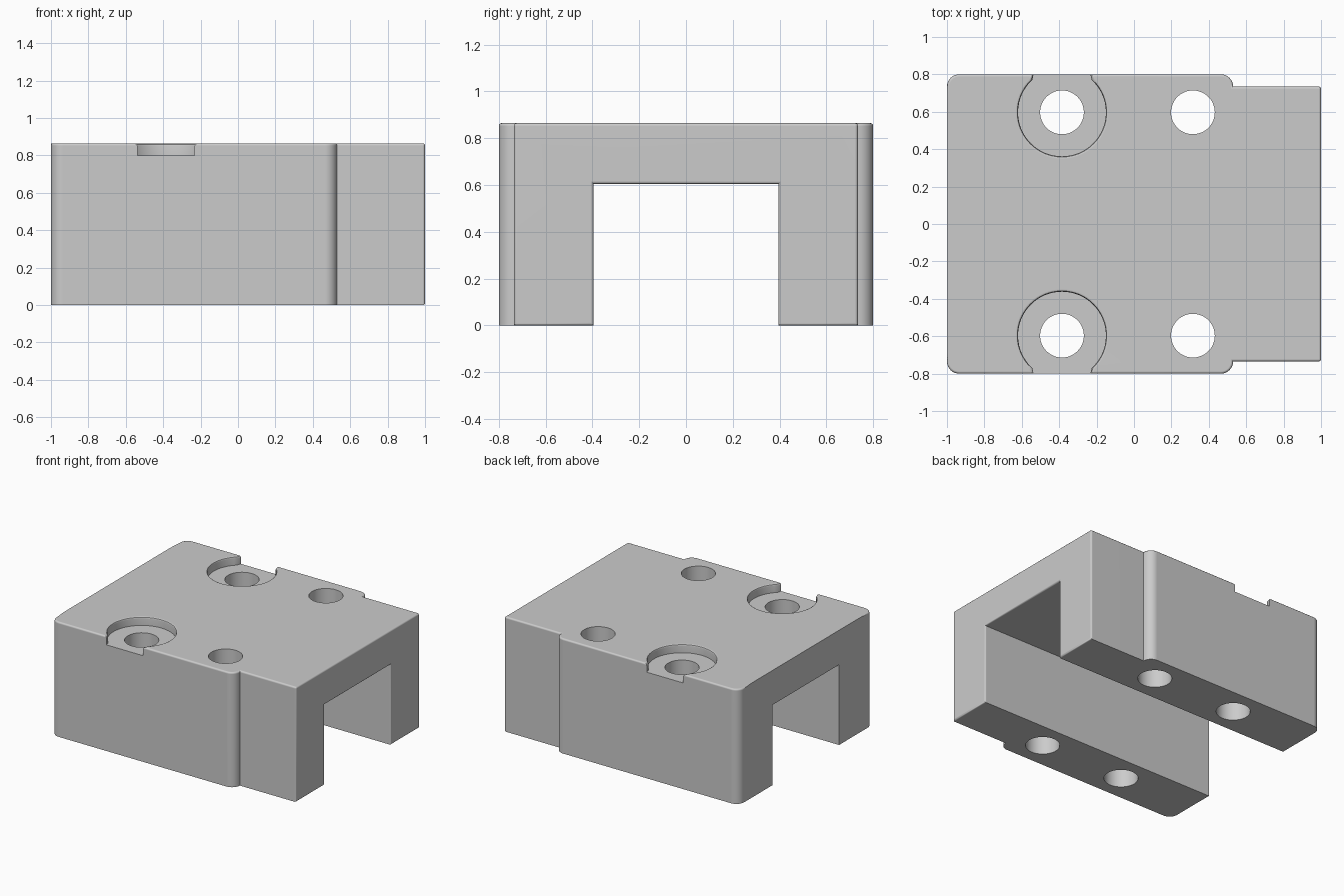
import bpy, bmesh, math

cube = bpy.data.objects.get("Cube")
if cube:
    bpy.data.objects.remove(cube, do_unlink=True)

HEIGHT, HALF_W, NECK_W, STEP_X, CORNER = 0.865, 0.8, 0.735, 0.53, 0.065
HOLE_Y, HOLE_R, BORE_X, BORE_R, BORE_Z = 0.597, 0.117, -0.385, 0.235, 0.8
EDGE = 0.014

grey = bpy.data.materials.new("plain grey")
grey.use_nodes = True
colour = (0.6, 0.6, 0.6, 1)
grey.diffuse_color = colour
grey.node_tree.nodes["Principled BSDF"].inputs["Base Color"].default_value = colour


def arc(cx, cy, r, start, end, n):
    angles = [math.radians(start + (end - start) * i / n) for i in range(n + 1)]
    return [(cx + r * math.cos(a), cy + r * math.sin(a)) for a in angles]


def loft(name, levels):
    """Closed solid through a list of (outline, z) levels."""
    bm = bmesh.new()
    rings = [[bm.verts.new((x, y, z)) for x, y in pts] for pts, z in levels]
    bm.faces.new(rings[0])
    bm.faces.new(rings[-1])
    n = len(rings[0])
    for low, high in zip(rings, rings[1:]):
        for i in range(n):
            j = (i + 1) % n
            bm.faces.new((low[i], low[j], high[j], high[i]))
    bmesh.ops.recalc_face_normals(bm, faces=bm.faces)
    mesh = bpy.data.meshes.new(name)
    bm.to_mesh(mesh)
    bm.free()
    mesh.materials.append(grey)
    ob = bpy.data.objects.new(name, mesh)
    bpy.context.collection.objects.link(ob)
    return ob


def cut(target, cutter):
    mod = target.modifiers.new("cut", 'BOOLEAN')
    mod.operation, mod.solver, mod.object = 'DIFFERENCE', 'EXACT', cutter
    bpy.context.view_layer.objects.active = target
    bpy.ops.object.modifier_apply(modifier=mod.name)
    bpy.data.objects.remove(cutter, do_unlink=True)


def flip(pts):
    return [(x, -y) for x, y in reversed(pts)]


# Stepped block with rounded corners
side = [(1, NECK_W)]
side += arc(STEP_X - CORNER, HALF_W - CORNER, CORNER, 0, 90, 8)
side += arc(-1 + CORNER, HALF_W - CORNER, CORNER, 90, 180, 8)
outline = side + flip(side)
block = loft("mounting_block", [(outline, 0), (outline, HEIGHT)])

# Channel along the underside
slot = [(-2, -0.395), (2, -0.395), (2, 0.395), (-2, 0.395)]
cut(block, loft("channel_cutter", [(slot, -1), (slot, 0.605)]))

# Softened edges round the narrow end and the top
bm = bmesh.new()
bm.from_mesh(block.data)
soft = []
for e in bm.edges:
    ends = [v.co for v in e.verts]
    at_end = all(c.x > 0.999 for c in ends)
    at_top = all(c.z > HEIGHT - 0.001 for c in ends)
    at_back = all(c.x < -0.999 for c in ends)
    if at_end or (at_top and not at_back):
        if len(e.link_faces) == 2 and e.calc_face_angle() > 0.5:
            soft.append(e)
bmesh.ops.bevel(bm, geom=soft, offset=EDGE, segments=3, profile=0.5,
                affect='EDGES', clamp_overlap=True)
bm.to_mesh(block.data)
bm.free()


# Counterbore outline: a round pocket with a flared mouth through the side wall
def pocket(grow):
    r = BORE_R + grow
    half = math.degrees(math.asin((HALF_W - 0.03 - HOLE_Y) / r))
    curve = arc(BORE_X, HOLE_Y, r, 180 - half, 360 + half, 48)
    mouth = 0.152 + grow
    return curve + [(BORE_X + mouth, HALF_W), (BORE_X + mouth, 1),
                    (BORE_X - mouth, 1), (BORE_X - mouth, HALF_W)]


for sign in (1, -1):
    turn = flip if sign < 0 else list
    levels = [(turn(pocket(0)), BORE_Z), (turn(pocket(0)), HEIGHT - EDGE),
              (turn(pocket(0.004)), HEIGHT - EDGE / 2.5),
              (turn(pocket(EDGE)), HEIGHT), (turn(pocket(EDGE)), 1)]
    cut(block, loft("counterbore_cutter", levels))
    # Through holes
    for x in (BORE_X, 0.315):
        ring = arc(x, sign * HOLE_Y, HOLE_R, 0, 352.5, 47)
        cut(block, loft("hole_cutter", [(ring, -0.5), (ring, 1.5)]))

# Smooth rounds, flat faces
for ob in bpy.context.selected_objects:
    ob.select_set(False)
block.select_set(True)
bpy.context.view_layer.objects.active = block
bpy.ops.object.shade_smooth_by_angle(angle=math.radians(35))
weighted = block.modifiers.new("even_normals", 'WEIGHTED_NORMAL')
weighted.keep_sharp = True
